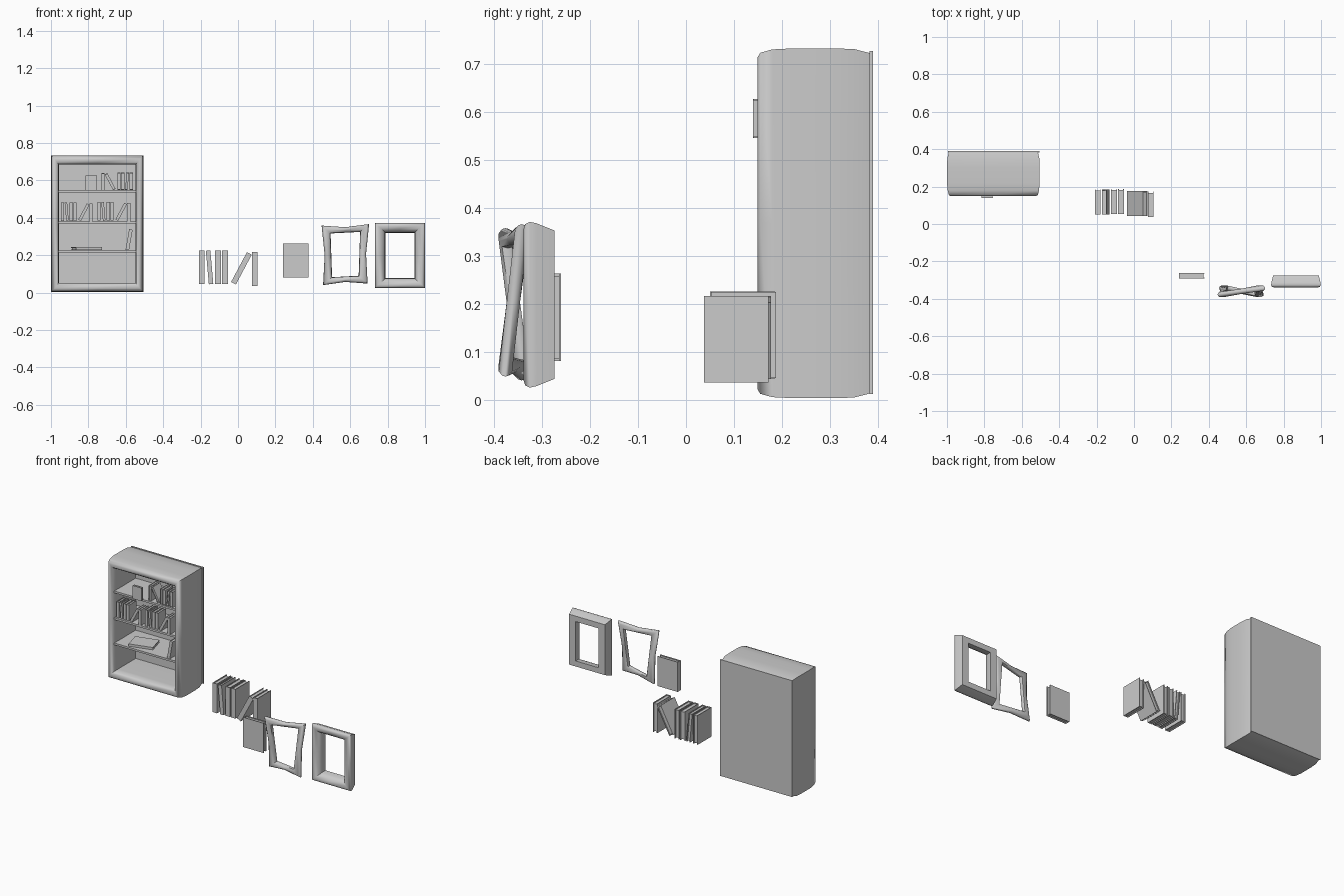
import bpy, bmesh, math
from mathutils import Matrix, Vector, Euler

if "Cube" in bpy.data.objects:
    bpy.data.objects.remove(bpy.data.objects["Cube"])


def make(name, bm, smooth=None):
    bmesh.ops.recalc_face_normals(bm, faces=bm.faces)
    me = bpy.data.meshes.new(name)
    bm.to_mesh(me)
    bm.free()
    ob = bpy.data.objects.new(name, me)
    bpy.context.collection.objects.link(ob)
    if smooth:
        me.shade_smooth()
        me.set_sharp_from_angle(angle=math.radians(smooth))
    return ob


def add_box(bm, lo, hi):
    lo, hi = Vector(lo), Vector(hi)
    m = Matrix.Translation((lo + hi) / 2) @ Matrix.Diagonal((*(hi - lo), 1))
    bmesh.ops.create_cube(bm, size=1, matrix=m)


def box(name, lo, hi):
    bm = bmesh.new()
    add_box(bm, lo, hi)
    return make(name, bm)


def rect_rings(name, cx, cz, rings, closed, warp=None, smooth=50):
    """Loft rectangular rings (y, half width, half height) along y."""
    bm = bmesh.new()
    shape = [(-1, -1), (0, -1), (1, -1), (1, 0), (1, 1), (0, 1), (-1, 1), (-1, 0)]
    loops = []
    for k, (y, hx, hz) in enumerate(rings):
        loop = []
        for sx, sz in shape:
            p = Vector((sx * hx, y, sz * hz))
            if warp:
                p = warp(p, sx, sz, k)
            loop.append(bm.verts.new(p + Vector((cx, 0, cz))))
        loops.append(loop)
    n = len(loops)
    for k in range(n if closed else n - 1):
        a, b = loops[k], loops[(k + 1) % n]
        for i in range(8):
            j = (i + 1) % 8
            bm.faces.new((a[i], a[j], b[j], b[i]))
    if not closed:
        bm.faces.new(loops[0])
        bm.faces.new(loops[-1])
    return make(name, bm, smooth)


# Bookcase: rounded hollow body, back panel and shelves
rect_rings("bookcase_body", -0.752, 0.368, [
    (0.385, 0.238, 0.355), (0.35, 0.246, 0.364), (0.30, 0.248, 0.365),
    (0.22, 0.248, 0.365), (0.18, 0.244, 0.363), (0.155, 0.238, 0.356),
    (0.149, 0.228, 0.346), (0.152, 0.215, 0.328), (0.165, 0.207, 0.318),
    (0.20, 0.205, 0.316), (0.372, 0.205, 0.316)], closed=False)
box("back_panel", (-0.995, 0.383, 0.012), (-0.505, 0.39, 0.728))
for i, z in enumerate((0.22, 0.375, 0.54)):
    box(f"shelf_{i + 1}", (-0.962, 0.165, z - 0.006), (-0.542, 0.375, z + 0.006))


# Book: two covers, a spine and recessed pages; origin at base centre
def book(name, matrix, t=0.031, d=0.135, h=0.18):
    bm = bmesh.new()
    c, g = 0.004, 0.006
    x, y = t / 2, d / 2
    add_box(bm, (-x, -y, 0), (-x + c, y, h))
    add_box(bm, (x - c, -y, 0), (x, y, h))
    add_box(bm, (-x + c, -y, 0), (x - c, -y + c, h))
    add_box(bm, (-x + c, -y + c, g), (x - c, y - g, h - g))
    bm.transform(matrix)
    return make(name, bm)


# Row of six books (x, y, z, lean in degrees, thickness) about its own base centre
ROW = [(-0.194, 0.118, 0.045, 0, 0.031), (-0.144, 0.118, 0.045, -5, 0.024),
       (-0.107, 0.12, 0.045, 0, 0.033), (-0.069, 0.12, 0.045, 0, 0.031),
       (-0.024, 0.11, 0.05, 28, 0.029), (0.09, 0.105, 0.036, 0, 0.031)]


def book_row(name, loc, scale=1, turn=0):
    place = (Matrix.Translation(loc) @ Matrix.Rotation(turn, 4, 'Z')
             @ Matrix.Scale(scale, 4) @ Matrix.Translation((0.052, -0.112, -0.036)))
    for i, (x, y, z, lean, t) in enumerate(ROW):
        m = Matrix.Translation((x, y, z)) @ Matrix.Rotation(math.radians(lean), 4, 'Y')
        book(f"{name}_{i + 1}", place @ m, t)


def posed(loc, rot, scale=1):
    r = Euler([math.radians(a) for a in rot]).to_matrix().to_4x4()
    return Matrix.Translation(loc) @ r @ Matrix.Scale(scale, 4)


book_row("loose_book", (-0.052, 0.112, 0.036))
book_row("middle_shelf_book_a", (-0.862, 0.205, 0.379), 0.54)
book_row("middle_shelf_book_b", (-0.664, 0.205, 0.379), 0.56)
book_row("top_shelf_book", (-0.646, 0.205, 0.543), 0.53, math.pi)

# Single books: facing forward, lying flat and leaning
book("facing_book", posed((0.308, -0.276, 0.08), (0, 0, -90)), 0.03, 0.137, 0.183)
book("shelf_facing_book", posed((-0.785, 0.148, 0.546), (0, 0, -90), 0.45), 0.035)
book("flat_book", posed((-0.88, 0.225, 0.235), (0, 90, 15), 0.8), 0.018)
book("leaning_book", posed((-0.592, 0.21, 0.227), (0, 10, 0), 0.62), 0.03)

# Straight picture frame with rounded face and tapered back
rect_rings("picture_frame", 0.866, 0.198, [
    (-0.275, 0.122, 0.155), (-0.312, 0.131, 0.17), (-0.326, 0.133, 0.173),
    (-0.336, 0.128, 0.168), (-0.339, 0.118, 0.158), (-0.336, 0.102, 0.145),
    (-0.325, 0.087, 0.131), (-0.31, 0.08, 0.123), (-0.275, 0.078, 0.121)],
    closed=True)


# Crooked picture frame: twisted corners, pinched outer sides
def crooked(p, sx, sz, k):
    p = p.copy()
    p.y += 0.017 * sx * sz
    if k < 5:
        if sx == 0:
            p.z *= 0.92
        if sz == 0:
            p.x *= 0.9
    p.x += 0.004 * sx * sz
    p.z += 0.004 * sx
    return p


rect_rings("crooked_frame", 0.574, 0.203, [
    (-0.346, 0.112, 0.148), (-0.353, 0.121, 0.157), (-0.36, 0.123, 0.159),
    (-0.367, 0.121, 0.157), (-0.374, 0.112, 0.148), (-0.374, 0.09, 0.132),
    (-0.367, 0.078, 0.12), (-0.353, 0.075, 0.117), (-0.346, 0.08, 0.122)],
    closed=True, warp=crooked)
